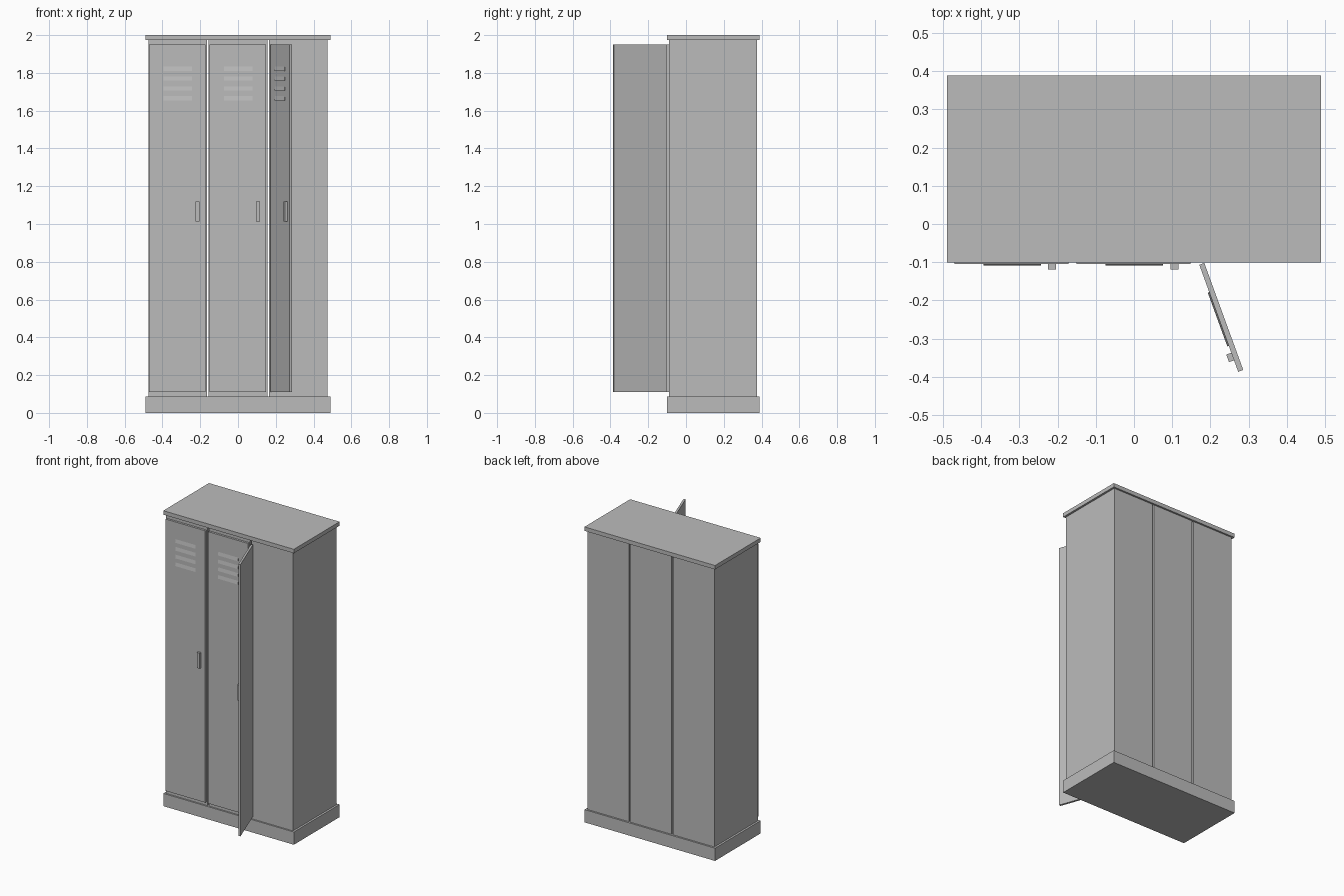
import bpy, bmesh
from math import radians
from mathutils import Matrix, Vector

cube = bpy.data.objects.get("Cube")
if cube:
    bpy.data.objects.remove(cube, do_unlink=True)

metal = bpy.data.materials.new("grey_metal")
metal.use_nodes = True
metal.diffuse_color = (0.5, 0.5, 0.5, 1)
metal.node_tree.nodes["Principled BSDF"].inputs["Base Color"].default_value = (0.5, 0.5, 0.5, 1)


def box(name, x, y, z, matrix=None, wedge=False):
    """Box between (min, max) pairs; a wedge has its upper front edge pushed to the back."""
    bm = bmesh.new()
    bmesh.ops.create_cube(bm, size=1)
    for v in bm.verts:
        if wedge and v.co.y < 0 and v.co.z > 0:
            v.co.y = 0.4
        v.co = Vector([lo + (c + 0.5) * (hi - lo) for c, (lo, hi) in zip(v.co, (x, y, z))])
    mesh = bpy.data.meshes.new(name)
    bm.to_mesh(mesh)
    bm.free()
    mesh.materials.append(metal)
    obj = bpy.data.objects.new(name, mesh)
    if matrix:
        obj.matrix_world = matrix
    bpy.context.collection.objects.link(obj)
    return obj


def door(side, matrix):
    """Door with its hinge edge at the local origin and its back on y = 0."""
    box(side + "_door", (0, 0.298), (-0.014, 0), (0.11, 1.95), matrix)
    box(side + "_handle", (0.245, 0.266), (-0.028, -0.013), (1.013, 1.118), matrix)
    for i in range(4):
        z = 1.811 - 0.0525 * i
        box(f"{side}_louvre_{i + 1}", (0.076, 0.226), (-0.018, -0.013),
            (z, z + 0.026), matrix, wedge=True)


# Plinth and top board
box("plinth", (-0.489, 0.489), (-0.101, 0.388), (0, 0.086))
box("top_board", (-0.489, 0.489), (-0.101, 0.388), (1.973, 2))

# Three cabinets with narrow gaps between them
for name, x in (("right", -0.32), ("middle", 0), ("left", 0.32)):
    box(name + "_cabinet", (x - 0.155, x + 0.155), (-0.091, 0.376), (0.086, 1.973))

# Two closed doors and one standing open
door("right", Matrix.Translation((-0.47, -0.091, 0)))
door("middle", Matrix.Translation((-0.15, -0.091, 0)))
door("left", Matrix.Translation((0.184, -0.102, 0)) @ Matrix.Rotation(radians(-70), 4, "Z"))
